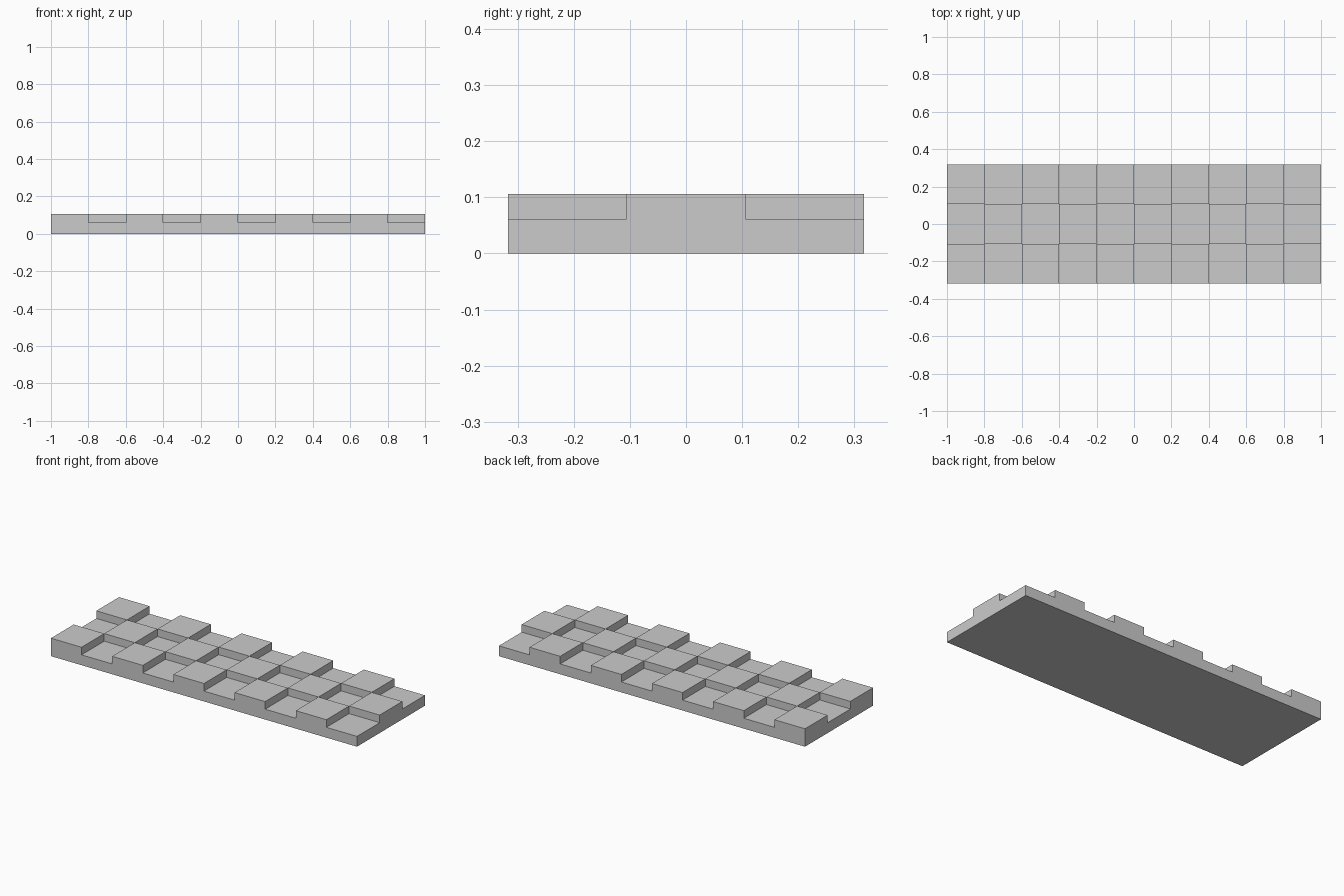
import bpy, bmesh

if "Cube" in bpy.data.objects:
    bpy.data.objects.remove(bpy.data.objects["Cube"])

NX, NY = 10, 3
LENGTH, WIDTH = 2.0, 0.635
LOW, HIGH = 0.061, 0.106
DX, DY = LENGTH / NX, WIDTH / NY


def height(i, j):
    # checkerboard of raised and sunken tiles, zero outside the slab
    if not (0 <= i < NX and 0 <= j < NY):
        return 0.0
    return HIGH if (i + j) % 2 == 0 else LOW


def corner(i, j, z):
    return (i * DX - LENGTH / 2, j * DY - WIDTH / 2, z)


bm = bmesh.new()


def quad(points):
    bm.faces.new([bm.verts.new(p) for p in points])


for i in range(NX):
    for j in range(NY):
        h = height(i, j)
        ring = [(i, j), (i + 1, j), (i + 1, j + 1), (i, j + 1)]
        # tile top
        quad([corner(*c, h) for c in ring])
        # walls wherever the neighbour is lower
        for k, (di, dj) in enumerate([(0, -1), (1, 0), (0, 1), (-1, 0)]):
            n = height(i + di, j + dj)
            if n < h:
                a, b = ring[k], ring[(k + 1) % 4]
                quad([corner(*a, n), corner(*b, n), corner(*b, h), corner(*a, h)])

# underside
quad([corner(0, 0, 0), corner(0, NY, 0), corner(NX, NY, 0), corner(NX, 0, 0)])
bmesh.ops.remove_doubles(bm, verts=bm.verts, dist=1e-5)

mesh = bpy.data.meshes.new("checkered_slab")
bm.to_mesh(mesh)
bm.free()
bpy.context.collection.objects.link(bpy.data.objects.new("checkered_slab", mesh))
